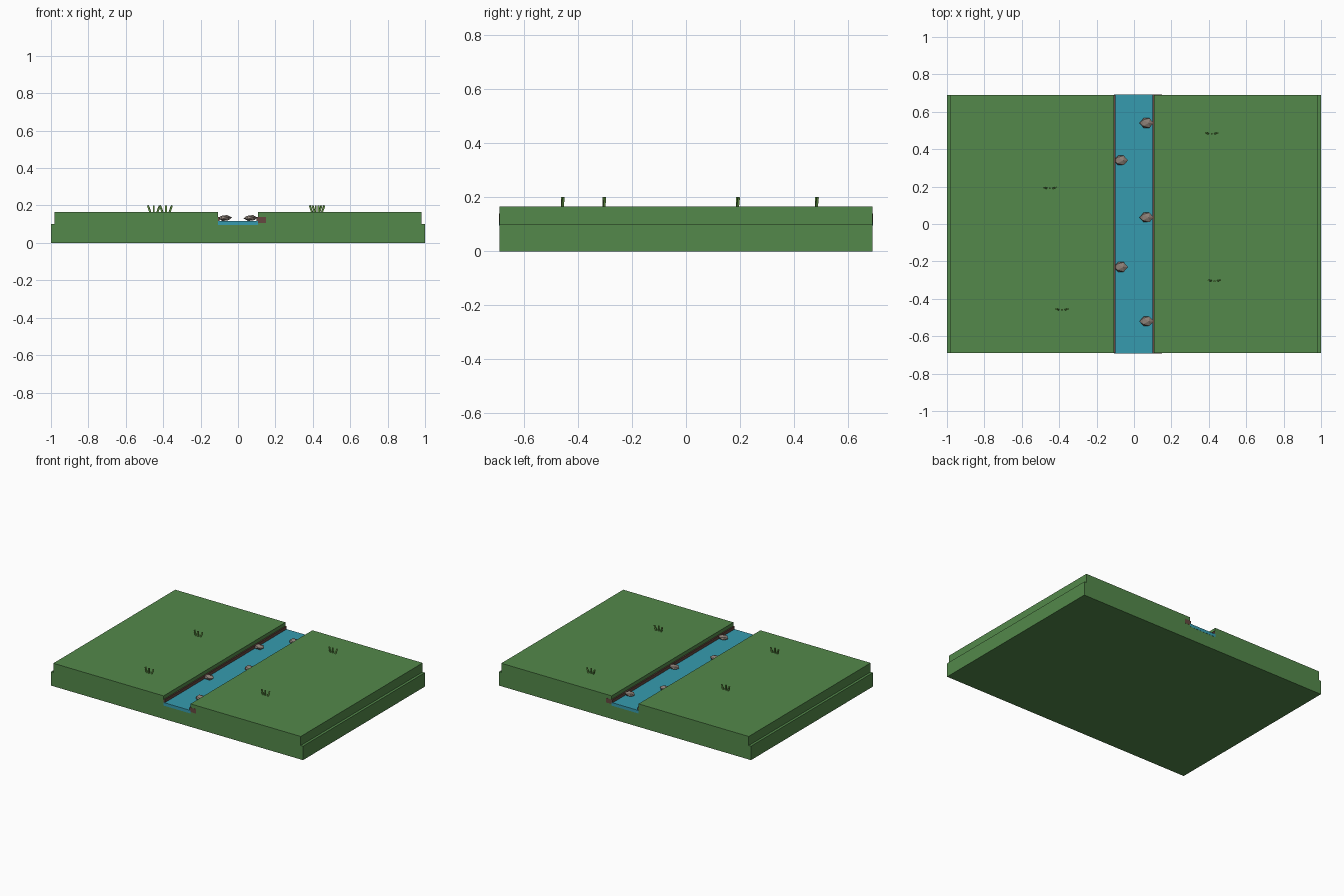
import bpy, math
from mathutils import Matrix

if "Cube" in bpy.data.objects:
    bpy.data.objects.remove(bpy.data.objects["Cube"])


def material(name, rgb):
    m = bpy.data.materials.new(name)
    m.diffuse_color = (*rgb, 1)
    m.use_nodes = True
    m.node_tree.nodes["Principled BSDF"].inputs["Base Color"].default_value = m.diffuse_color
    return m


GRASS = material("grass_green", (0.087, 0.25, 0.069))
WATER = material("water_blue", (0.037, 0.33, 0.43))
SOIL = material("soil_brown", (0.13, 0.064, 0.05))
STONE = material("stone_grey", (0.26, 0.215, 0.185))
BLADE = material("blade_green", (0.15, 0.35, 0.07))


def box(name, x0, x1, y, z0, z1, mat):
    bpy.ops.mesh.primitive_cube_add(size=1, location=((x0 + x1) / 2, 0, (z0 + z1) / 2))
    ob = bpy.context.object
    ob.name = name
    ob.scale = (x1 - x0, 2 * y, z1 - z0)
    ob.data.materials.append(mat)
    return ob


# ground slab and stream
box("ground_slab", -1, 1, 0.691, 0, 0.10, GRASS)
box("stream_water", -0.107, 0.107, 0.692, 0.096, 0.118, WATER)

# raised banks with soil ledges along the stream
for side, s, y in (("left", -1, 0.69), ("right", 1, 0.692)):
    xs = sorted((s * 0.107, s * 0.982))
    box(side + "_bank", *xs, 0.691, 0.10, 0.165, GRASS)
    xs = sorted((s * 0.098, s * 0.15))
    box(side + "_soil_ledge", *xs, y, 0.107, 0.139, SOIL)

# faceted stones in the stream
for x, y in ((0.067, -0.52), (-0.07, -0.23), (0.067, 0.035), (-0.07, 0.34), (0.067, 0.54)):
    bpy.ops.mesh.primitive_ico_sphere_add(subdivisions=1, radius=1, location=(x, y, 0.133))
    ob = bpy.context.object
    ob.name = "stream_stone"
    ob.data.transform(Matrix.Rotation(math.radians(20), 4, "Y"))
    ob.scale = (0.038, 0.03, 0.017)
    ob.data.materials.append(STONE)

# grass tufts: three fanned blades each
for x, y in ((-0.45, 0.19), (-0.385, -0.459), (0.415, 0.482), (0.43, -0.305)):
    for k in (-1, 0, 1):
        bpy.ops.mesh.primitive_cube_add(size=1)
        ob = bpy.context.object
        ob.name = "grass_blade"
        ob.data.transform(Matrix.Diagonal((0.009, 0.008, 0.04, 1)))
        ob.location = (x + 0.025 * k, y + 0.003 * abs(k), 0.181)
        ob.rotation_euler = (0, math.radians(20 * k), math.radians(15 * k))
        ob.data.materials.append(BLADE)
